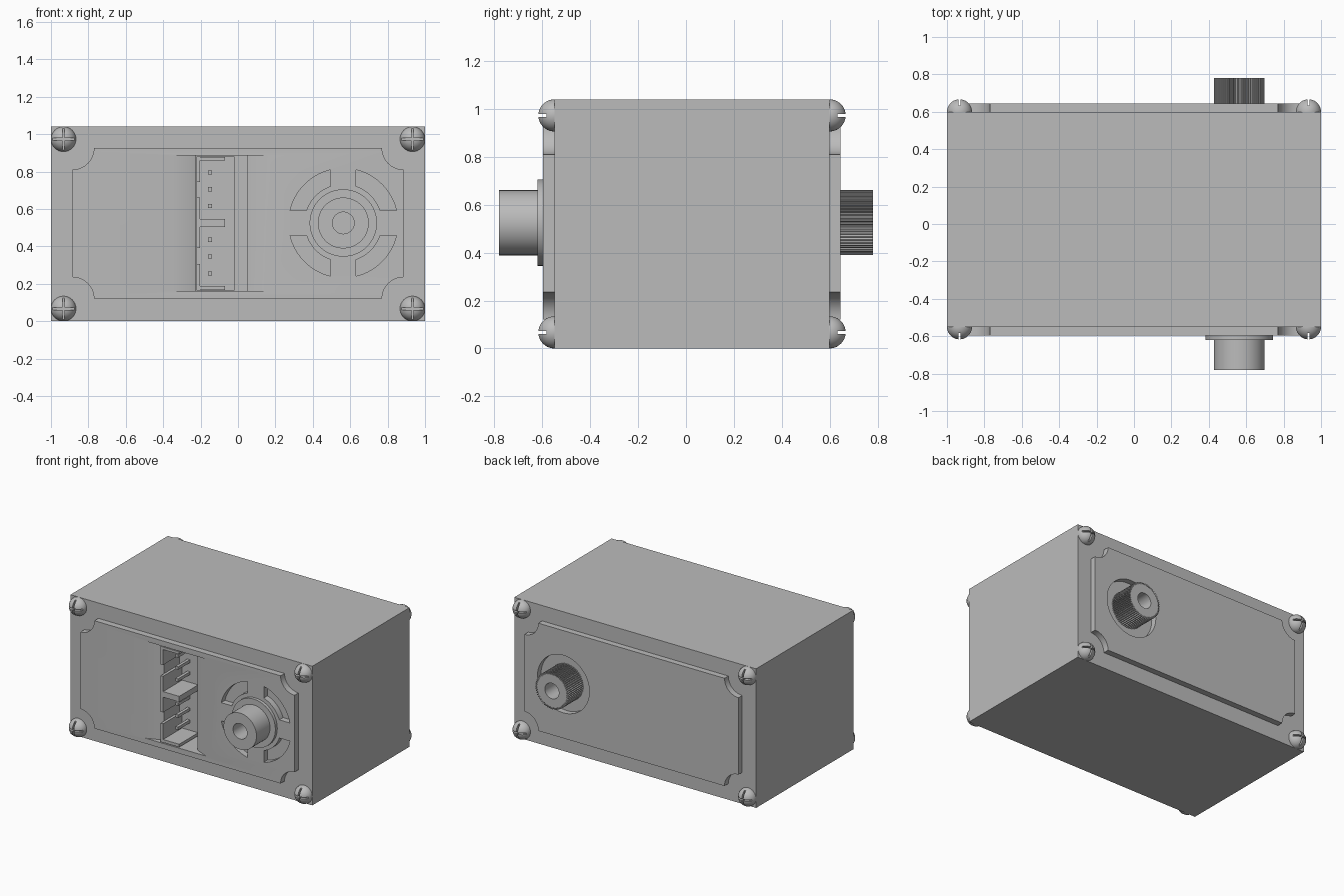
import bpy, bmesh, math
from mathutils import Matrix

cube = bpy.data.objects.get("Cube")
if cube:
    bpy.data.objects.remove(cube, do_unlink=True)

GREY = (0.5, 0.5, 0.5, 1)
mat = bpy.data.materials.new("neutral grey")
mat.use_nodes = True
mat.diffuse_color = GREY
mat.node_tree.nodes["Principled BSDF"].inputs["Base Color"].default_value = GREY


def finish(name, bm):
    bmesh.ops.recalc_face_normals(bm, faces=bm.faces)
    mesh = bpy.data.meshes.new(name)
    bm.to_mesh(mesh)
    bm.free()
    mesh.materials.append(mat)
    obj = bpy.data.objects.new(name, mesh)
    bpy.context.collection.objects.link(obj)
    return obj


def prism(name, outline, lo, hi, axis="y"):
    """Extrude an outline: (x, z) along y, or (x, y) along z."""
    bm = bmesh.new()
    place = (lambda p, t: (p[0], t, p[1])) if axis == "y" else (lambda p, t: (p[0], p[1], t))
    rings = [[bm.verts.new(place(p, t)) for p in outline] for t in (lo, hi)]
    for ring in rings:
        bm.faces.new(ring)
    n = len(outline)
    for i in range(n):
        j = (i + 1) % n
        bm.faces.new((rings[0][i], rings[0][j], rings[1][j], rings[1][i]))
    return finish(name, bm)


def boxes(name, spans):
    """One mesh of boxes, each given as x, y and z ranges."""
    bm = bmesh.new()
    for span in spans:
        made = bmesh.ops.create_cube(bm, size=1)["verts"]
        for v in made:
            v.co = [lo + (c + 0.5) * (hi - lo) for c, (lo, hi) in zip(v.co, span)]
    return finish(name, bm)


def arc(cx, cz, r, a, b, n):
    return [(cx + r * math.cos(a + (b - a) * i / n), cz + r * math.sin(a + (b - a) * i / n))
            for i in range(n + 1)]


def circle(cx, cz, r, n=64):
    return arc(cx, cz, r, 0, math.tau, n)[:-1]


def combine(target, other, operation):
    """Apply a boolean and discard the tool object."""
    mod = target.modifiers.new("cut", "BOOLEAN")
    mod.operation, mod.solver, mod.object = operation, "EXACT", other
    graph = bpy.context.evaluated_depsgraph_get()
    mesh = bpy.data.meshes.new_from_object(target.evaluated_get(graph))
    target.modifiers.clear()
    target.data = mesh
    bpy.data.objects.remove(other, do_unlink=True)


def smooth(obj, degrees=30):
    bpy.ops.object.select_all(action="DESELECT")
    obj.select_set(True)
    bpy.context.view_layer.objects.active = obj
    bpy.ops.object.shade_smooth_by_angle(angle=math.radians(degrees))


HEIGHT = 1.04
FRONT, BACK = -0.55, 0.6
SX, SZ = 0.563, 0.525      # shaft axis
PI = math.pi

# Case with raised end panels, scooped at the corners
case = boxes("case", [((-1, 1), (FRONT, BACK), (0, HEIGHT))])
left, right, low, high, r = -0.885, 0.885, 0.12, 0.925, 0.115
panel = (arc(left, low, r, PI / 2, 0, 10) + arc(right, low, r, PI, PI / 2, 10)
         + arc(right, high, r, PI * 1.5, PI, 10) + arc(left, high, r, 0, -PI / 2, 10))
for lo, hi in ((-0.597, FRONT + 0.05), (BACK - 0.05, 0.645)):
    combine(case, prism("panel", panel, lo, hi), "UNION")

# Connector bay with sloped sides
bay = [(-0.371, -0.7), (-0.371, -0.605), (-0.225, FRONT), (-0.225, -0.3),
       (0.05, -0.3), (0.05, FRONT), (0.17, -0.605), (0.17, -0.7)]
combine(case, prism("bay", bay, 0.16, 0.885, "z"), "DIFFERENCE")

# Curved slots around the front shaft
outer, inner, gap = 0.292, 0.208, 0.068
a, b = math.asin(gap / outer), math.asin(gap / inner)
for k in range(4):
    q = k * PI / 2
    slot = (arc(SX, SZ, outer, q + a, q + PI / 2 - a, 16)
            + arc(SX, SZ, inner, q + PI / 2 - b, q + b, 12))
    combine(case, prism("slot", slot, -0.7, -0.552), "DIFFERENCE")

# Round pocket behind the knurled knob
combine(case, prism("pocket", circle(SX, SZ, 0.215), 0.602, 0.8), "DIFFERENCE")
smooth(case)

# Front shaft with flange and bore
flange = prism("shaft_flange", circle(SX, SZ, 0.18), -0.62, -0.58)
smooth(flange)
shaft = prism("front_shaft", circle(SX, SZ, 0.136), -0.78, -0.59)
combine(shaft, prism("bore", circle(SX, SZ, 0.058, 40), -0.9, -0.64), "DIFFERENCE")
smooth(shaft)

# Knurled knob on the back
TEETH = 60
knurl = []
for i in range(TEETH):
    for part, radius in ((0, 0.122), (0.3, 0.122), (0.45, 0.136), (0.85, 0.136)):
        t = (i + part) * math.tau / TEETH
        knurl.append((SX + radius * math.cos(t), SZ + radius * math.sin(t)))
knob = prism("knurled_knob", knurl, 0.59, 0.78)
combine(knob, prism("bore", circle(SX, SZ, 0.058, 40), 0.64, 0.9), "DIFFERENCE")
smooth(knob)

# Domed cross-slot screws at all corners
R, SLOT = 0.067, 0.006
for end, y, side in (("front", FRONT, -1), ("back", BACK, 1)):
    for level, z in (("lower", R), ("upper", HEIGHT - R)):
        for hand, x in (("right", R - 1), ("left", 1 - R)):
            bm = bmesh.new()
            bmesh.ops.create_uvsphere(bm, u_segments=32, v_segments=20, radius=R,
                                      matrix=Matrix.Rotation(PI / 2, 4, "X"))
            cut = bmesh.ops.bisect_plane(bm, geom=bm.verts[:] + bm.edges[:] + bm.faces[:],
                                         plane_co=(0, -side * 0.01, 0), plane_no=(0, -side, 0),
                                         clear_outer=True)["geom_cut"]
            bmesh.ops.holes_fill(bm, edges=[e for e in cut if isinstance(e, bmesh.types.BMEdge)])
            bmesh.ops.translate(bm, verts=bm.verts, vec=(x, y, z))
            screw = finish(f"{end}_{level}_{hand}_screw", bm)
            depth = sorted((y + side * 0.033, y + side * 0.1))
            for w, h in ((SLOT, 0.1), (0.1, SLOT)):
                combine(screw, boxes("cross", [((x - w, x + w), depth, (z - h, z + h))]),
                        "DIFFERENCE")
            smooth(screw)

# Connector housing: base, split side wall, end shelves and middle tongue
base, lip = -0.37, -0.595
wall, shelf = (-0.223, -0.203), (-0.22, -0.07)
spans = [((-0.223, -0.02), (base, -0.29), (0.165, 0.88))]
spans += [(wall, (lip, base + 0.01), z) for z in ((0.165, 0.305), (0.39, 0.66), (0.745, 0.88))]
spans += [(shelf, (lip, base + 0.01), z) for z in ((0.166, 0.188), (0.504, 0.546), (0.86, 0.879))]
boxes("connector_housing", spans)

# Square contact pins
pins = [((-0.16, -0.138), (-0.51, base + 0.01), (SZ + s * d - 0.011, SZ + s * d + 0.011))
        for s in (-1, 1) for d in (0.09, 0.18, 0.27)]
boxes("contact_pins", pins)
